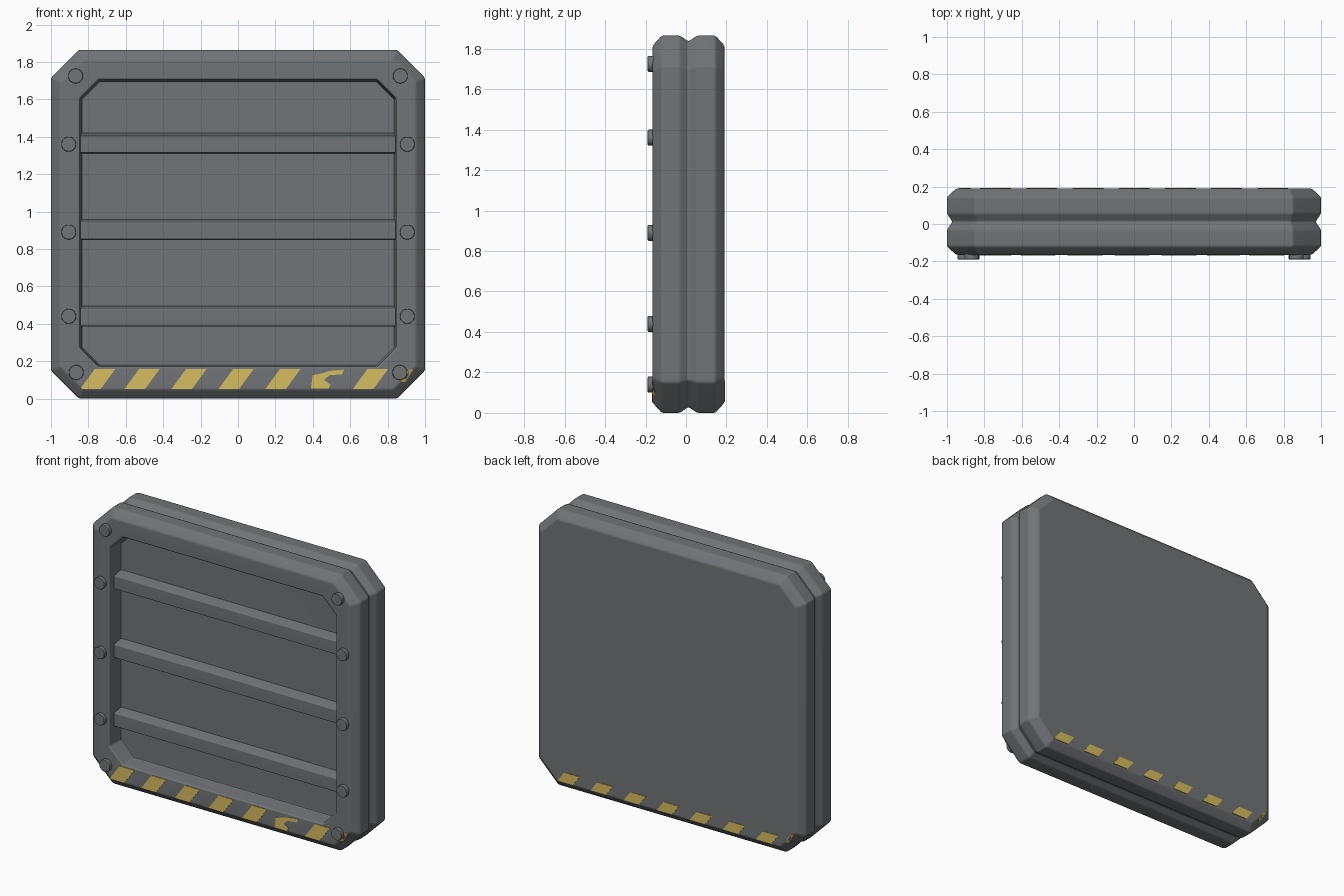
import bpy, bmesh, math
from mathutils import Matrix

if "Cube" in bpy.data.objects:
    bpy.data.objects.remove(bpy.data.objects["Cube"])


def material(name, rgb):
    m = bpy.data.materials.new(name)
    m.diffuse_color = (*rgb, 1)
    m.use_nodes = True
    m.node_tree.nodes["Principled BSDF"].inputs["Base Color"].default_value = m.diffuse_color
    return m


GREY = material("steel grey", (0.165, 0.174, 0.187))
YELLOW = material("hazard yellow", (0.67, 0.51, 0.115))


def finish(bm, name, mat, bevel=0.0, segments=2, smooth=True):
    """Optionally soften the edges, then turn the bmesh into an object."""
    bmesh.ops.recalc_face_normals(bm, faces=bm.faces)
    if bevel:
        edges = [e for e in bm.edges if e.calc_face_angle(0) > math.radians(15)]
        bmesh.ops.bevel(bm, geom=edges, offset=bevel, segments=segments,
                        profile=0.5, affect='EDGES', clamp_overlap=True)
    mesh = bpy.data.meshes.new(name)
    bm.to_mesh(mesh)
    bm.free()
    mesh.materials.append(mat)
    ob = bpy.data.objects.new(name, mesh)
    bpy.context.collection.objects.link(ob)
    if smooth:
        bpy.ops.object.select_all(action='DESELECT')
        ob.select_set(True)
        bpy.context.view_layer.objects.active = ob
        bpy.ops.object.shade_smooth_by_angle(angle=math.radians(40))
        ob.modifiers.new("face weighted normals", 'WEIGHTED_NORMAL').keep_sharp = True
    return ob


def octagon(y, hx, z0, z1, c, inset=0.0):
    """Rectangle with cut corners in the xz plane, moved inwards by inset."""
    c -= inset * (2 - math.sqrt(2))
    hx, z0, z1 = hx - inset, z0 + inset, z1 - inset
    return [(hx - c, y, z0), (hx, y, z0 + c), (hx, y, z1 - c), (hx - c, y, z1),
            (c - hx, y, z1), (-hx, y, z1 - c), (-hx, y, z0 + c), (c - hx, y, z0)]


# Panel body: recess floor, frame, bevelled rim, side groove and flat back
OUTER = (1.0, 0.0, 1.865, 0.15)
RECESS = (0.845, 0.17, 1.705, 0.10)
rings = [octagon(-0.05, *RECESS, 0.008), octagon(-0.165, *RECESS)]
for y, inset in [(-0.165, 0.05), (-0.12, 0), (-0.03, 0), (0.012, 0.03),
                 (0.055, 0), (0.145, 0), (0.19, 0.05)]:
    rings.append(octagon(y, *OUTER, inset))
bm = bmesh.new()
loops = [[bm.verts.new(p) for p in ring] for ring in rings]
for a, b in zip(loops, loops[1:]):
    for i in range(8):
        j = (i + 1) % 8
        bm.faces.new((a[i], a[j], b[j], b[i]))
bm.faces.new(loops[0])
bm.faces.new(loops[-1])
finish(bm, "panel_body", GREY, 0.010)

# Horizontal bars across the recess
for n, z in enumerate((0.44, 0.903, 1.366)):
    bm = bmesh.new()
    profile = [(-0.04, z - 0.056), (-0.12, z - 0.052), (-0.12, z + 0.038), (-0.04, z + 0.056)]
    left = [bm.verts.new((-0.843, *p)) for p in profile]
    right = [bm.verts.new((0.843, *p)) for p in profile]
    bm.faces.new(left)
    bm.faces.new(right)
    for i in range(4):
        j = (i + 1) % 4
        bm.faces.new((left[i], left[j], right[j], right[i]))
    finish(bm, f"recess_bar_{n + 1}", GREY, 0.005)

# Round bolts, mirrored on both sides of the frame
for n, (x, z) in enumerate([(0.865, 0.14), (0.905, 0.44), (0.905, 0.89),
                            (0.905, 1.36), (0.868, 1.725)]):
    for side, sx in (("left", -1), ("right", 1)):
        bm = bmesh.new()
        place = Matrix.Translation((sx * x, -0.173, z)) @ Matrix.Rotation(math.pi / 2, 4, 'X')
        bmesh.ops.create_cone(bm, cap_ends=True, segments=20, radius1=0.04,
                              radius2=0.04, depth=0.034, matrix=place)
        finish(bm, f"bolt_{side}_{n + 1}", GREY, 0.006)


# Hazard stripes: thin plates on the front, turned half round for the back
def stripe(name, outline, face_y, back=False):
    bm = bmesh.new()
    s = -1 if back else 1
    sheets = []
    for lift in (0.003, -0.002):
        sheet = []
        for x, z in outline:
            slope = max(0, (x - z - 0.78) / math.sqrt(2)) * 0.9
            sheet.append(bm.verts.new((s * x, s * (-face_y - lift + slope), z)))
        sheets.append(sheet)
    top, base = sheets
    bm.faces.new(top)
    bm.faces.new(base)
    for i in range(len(top)):
        j = (i + 1) % len(top)
        bm.faces.new((top[i], top[j], base[j], base[i]))
    finish(bm, name, YELLOW, smooth=False)


def slanted(cx, z0, z1, bottom_w, lean):
    l = cx - (bottom_w + lean) / 2
    return [(l, z0), (l + bottom_w, z0), (l + bottom_w + lean, z1), (l + lean, z1)]


CENTRES = [-0.75, -0.513, -0.262, -0.01, 0.24, 0.478, 0.708]
for n, cx in enumerate(CENTRES):
    if n != 5:
        stripe(f"front_stripe_{n + 1}", slanted(cx, 0.051, 0.158, 0.11, 0.078), 0.165)
    stripe(f"back_stripe_{n + 1}", slanted(-0.742 + n * 0.247, 0.055, 0.122, 0.115, 0.05),
           0.19, True)

# Worn stripe with a bite out of its right side
stripe("front_stripe_worn", [(0.39, 0.055), (0.485, 0.055), (0.495, 0.075), (0.46, 0.10),
                             (0.49, 0.125), (0.555, 0.13), (0.567, 0.155), (0.49, 0.148),
                             (0.45, 0.135), (0.40, 0.125)], 0.165)

# Small stripe ends on the cut corner
END = [(0.872, 0.09), (0.894, 0.088), (0.937, 0.155), (0.918, 0.16), (0.895, 0.13)]
stripe("front_stripe_end", END, 0.165)
stripe("back_stripe_end", END, 0.19, True)
